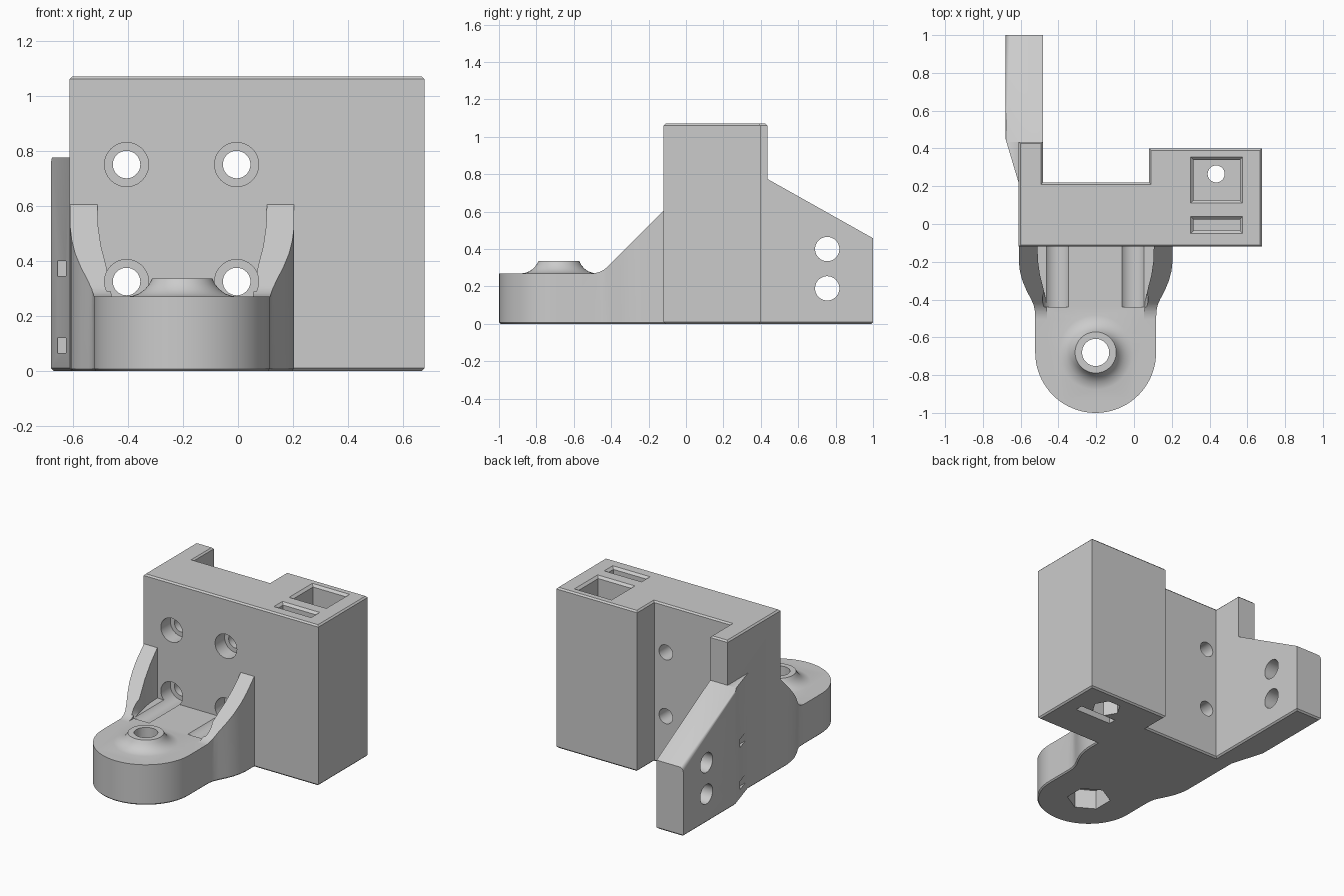
import bpy, bmesh
from math import sin, cos, pi
from mathutils import Vector

cube = bpy.data.objects.get("Cube")
if cube:
    bpy.data.objects.remove(cube, do_unlink=True)

grey = bpy.data.materials.new("light_grey")
grey.use_nodes = True
GREY = (0.6, 0.6, 0.6, 1)
grey.diffuse_color = GREY
grey.node_tree.nodes["Principled BSDF"].inputs["Base Color"].default_value = GREY


def finish(bm, name):
    bmesh.ops.recalc_face_normals(bm, faces=bm.faces[:])
    mesh = bpy.data.meshes.new(name)
    bm.to_mesh(mesh)
    bm.free()
    mesh.materials.append(grey)
    ob = bpy.data.objects.new(name, mesh)
    bpy.context.scene.collection.objects.link(ob)
    return ob


def prism_bm(points, lo, hi, axis="z"):
    """Extrude a closed outline along one axis."""
    place = {"x": lambda p, q, t: (t, p, q),
             "y": lambda p, q, t: (p, t, q),
             "z": lambda p, q, t: (p, q, t)}[axis]
    bm = bmesh.new()
    a = [bm.verts.new(place(p, q, lo)) for p, q in points]
    b = [bm.verts.new(place(p, q, hi)) for p, q in points]
    bm.faces.new(a)
    bm.faces.new(b)
    for i in range(len(a)):
        j = (i + 1) % len(a)
        bm.faces.new((a[i], a[j], b[j], b[i]))
    bmesh.ops.recalc_face_normals(bm, faces=bm.faces[:])
    return bm


def prism(name, *args):
    return finish(prism_bm(*args), name)


def chamfer(bm, rule, size=0.01, segments=1):
    """Bevel every edge whose two ends satisfy the rule."""
    edges = [e for e in bm.edges if all(rule(v.co) for v in e.verts)]
    bmesh.ops.bevel(bm, geom=edges, offset=size, segments=segments,
                    affect="EDGES", profile=0.5)


def ring(x, y, r, n=48, turn=0.0):
    return [(x + r * cos(turn + 2 * pi * i / n), y + r * sin(turn + 2 * pi * i / n))
            for i in range(n)]


def box(x0, x1, y0, y1, z0, z1, flare=0.0):
    bm = prism_bm([(x0, y0), (x1, y0), (x1, y1), (x0, y1)], z0, z1)
    mx, my = (x0 + x1) / 2, (y0 + y1) / 2
    for v in bm.verts:
        if v.co.z > (z0 + z1) / 2:
            v.co.x += flare if v.co.x > mx else -flare
            v.co.y += flare if v.co.y > my else -flare
    return finish(bm, "cutter")


def combine(target, other, operation):
    mod = target.modifiers.new("join", "BOOLEAN")
    mod.operation, mod.solver, mod.object = operation, "EXACT", other
    bpy.context.view_layer.objects.active = target
    bpy.ops.object.modifier_apply(modifier=mod.name)
    bpy.data.objects.remove(other, do_unlink=True)


def cut(target, *cutters):
    for c in cutters:
        combine(target, c, "DIFFERENCE")


CX, CY = -0.203, -0.68      # axis of the foot bore
TOP, FOOT = 1.07, 0.27

# Main block with its rear recess
plan = [(-0.612, -0.12), (0.677, -0.12), (0.677, 0.40), (0.08, 0.40),
        (0.08, 0.22), (-0.483, 0.22), (-0.483, 0.435), (-0.612, 0.435)]
bm = prism_bm(plan, 0, TOP)
chamfer(bm, lambda c: c.z < 0.001 or c.z > TOP - 0.001)
# the rule also catches nothing vertical, since verticals span both ends only
body = None


def rim_block():
    bm = prism_bm(plan, 0, TOP)
    edges = [e for e in bm.edges if abs(e.verts[0].co.z - e.verts[1].co.z) < 0.001]
    bmesh.ops.bevel(bm, geom=edges, offset=0.01, segments=1, affect="EDGES", profile=0.5)
    return finish(bm, "mounting_bracket")


bm.free()
body = rim_block()

# Side arm with a sloping top and rounded outer edge
bm = prism_bm([(-0.582, 0.122), (-0.68, 0.45), (-0.68, 1.0),
               (-0.483, 1.0), (-0.483, 0.122)], 0, 1)
slope = Vector((0, 0.32, 0.57)).normalized()
for normal in (Vector((0, 0, 1)), slope):
    geom = bm.verts[:] + bm.edges[:] + bm.faces[:]
    bmesh.ops.bisect_plane(bm, geom=geom, plane_co=(0, 0.435, 0.775),
                           plane_no=normal, clear_outer=True)
    bmesh.ops.holes_fill(bm, edges=[e for e in bm.edges if e.is_boundary], sides=0)
bmesh.ops.remove_doubles(bm, verts=bm.verts[:], dist=0.0005)
chamfer(bm, lambda c: c.x < -0.67 and c.z > 0.4 and c.y > 0.44, 0.025, 4)
chamfer(bm, lambda c: c.z < 0.001)
arm = finish(bm, "side_arm")
for z in (0.40, 0.19):
    cut(arm, prism("cutter", ring(0.755, z, 0.065), -0.8, -0.4, "x"))
for z in (0.065, 0.345):
    cut(arm, box(-0.655, -0.625, 0.2, 0.39, z, z + 0.055))

# Foot outline: flared sides running into a round nose
side = [(0.407, -0.02), (0.407, -0.2), (0.401, -0.25), (0.388, -0.3), (0.367, -0.35),
        (0.341, -0.4), (0.328, -0.43), (0.322, -0.46), (0.32, -0.5)]
nose = [(CX + 0.32 * cos(a), CY - 0.32 * sin(a)) for a in (pi * i / 40 for i in range(41))]
outline = ([(CX + d, y) for d, y in side] + nose + [(CX - d, y) for d, y in reversed(side)])
bm = prism_bm(outline, 0, 0.7)
chamfer(bm, lambda c: c.z < 0.001, 0.008)
foot = finish(bm, "foot")

# Gusset slope, ending in a concave fillet, and the space between gussets
fillet = [(-0.505 + 0.12 * sin(a), 0.39 - 0.12 * cos(a))
          for a in (pi / 4 * (1 - i / 8) for i in range(9))]
cut(foot, prism("cutter", [(0.1, 1), (0.1, 0.825), (-0.12, 0.605)] + fillet
                + [(-1.1, FOOT), (-1.1, 1)], -1, 1, "x"))
inner = [(0.308, -0.12), (0.305, -0.2), (0.295, -0.27), (0.277, -0.34),
         (0.262, -0.41), (0.257, -0.46), (0.257, -0.6)]
cut(foot, prism("cutter", [(CX + d, y) for d, y in inner]
                + [(CX - d, y) for d, y in reversed(inner)], FOOT, 1))

# Boss with a concave base
bm = bmesh.new()
profile = [(0, 0.1), (0.2, 0.1), (0.2, 0.2695), (0.18, 0.273), (0.157, 0.281),
           (0.136, 0.296), (0.12, 0.315), (0.109, 0.336), (0, 0.336)]
verts = [bm.verts.new((CX + r, CY, z)) for r, z in profile]
edges = [bm.edges.new(pair) for pair in zip(verts, verts[1:])]
bmesh.ops.spin(bm, geom=verts + edges, cent=(CX, CY, 0), axis=(0, 0, 1),
               angle=2 * pi, steps=56, use_duplicate=False)
bmesh.ops.remove_doubles(bm, verts=bm.verts[:], dist=0.0005)
combine(foot, finish(bm, "boss"), "UNION")

# Foot bore and hexagonal nut pocket
cut(foot, prism("cutter", ring(CX, CY, 0.072), -0.1, 0.5),
    prism("cutter", ring(CX, CY, 0.135, 6, pi / 6), -0.1, 0.13))

combine(body, arm, "UNION")
combine(body, foot, "UNION")

# Four counterbored screw holes; the lower pair leaves grooves in the foot
for x in (-0.405, -0.005):
    for z in (0.325, 0.75):
        cut(body, prism("cutter", ring(x, z, 0.08), -0.44, -0.02, "y"),
            prism("cutter", ring(x, z, 0.05), -0.3, 0.3, "y"))

# Square pocket and slot in the top, with chamfered rims
for y0, y1 in ((0.125, 0.34), (-0.035, 0.025)):
    cut(body, box(0.315, 0.56, y0, y1, 0.5, 1.2),
        box(0.315, 0.56, y0, y1, TOP - 0.015, TOP + 0.015, 0.03))

# Vertical hole with a nut trap and strip slot underneath
cut(body, prism("cutter", ring(0.435, 0.265, 0.045), -0.1, 0.8),
    prism("cutter", ring(0.435, 0.25, 0.09, 6), -0.1, 0.12),
    box(0.30, 0.57, 0.12, 0.172, -0.1, 0.12))

bpy.ops.object.select_all(action="DESELECT")
body.select_set(True)
bpy.context.view_layer.objects.active = body
bpy.ops.object.shade_smooth_by_angle(angle=pi / 6)
